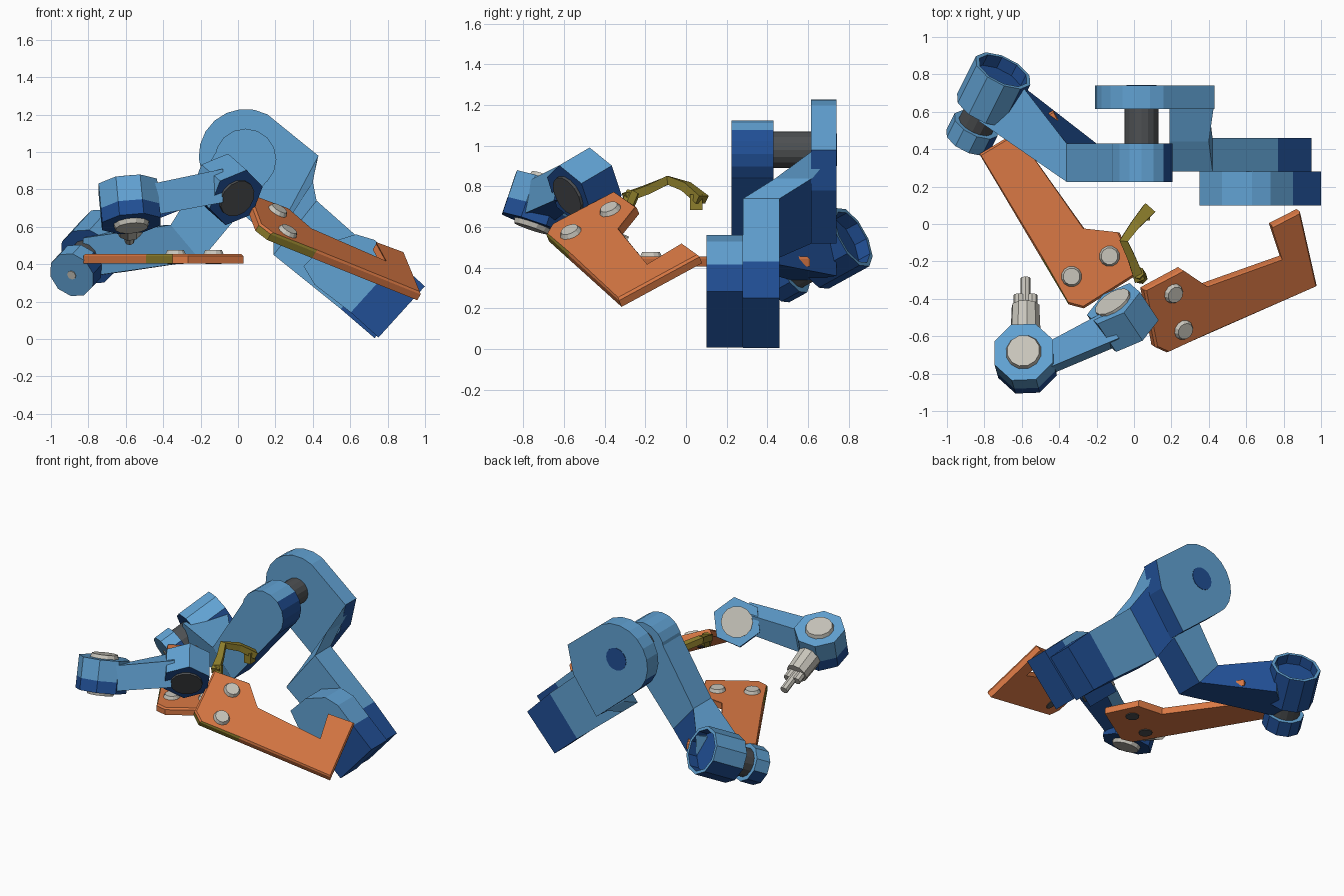
import bpy, bmesh, math
from mathutils import Vector as V

if "Cube" in bpy.data.objects:
    bpy.data.objects.remove(bpy.data.objects["Cube"])

def mat(name, c):
    m = bpy.data.materials.new(name)
    m.diffuse_color = (*c, 1)
    m.use_nodes = True
    m.node_tree.nodes["Principled BSDF"].inputs["Base Color"].default_value = m.diffuse_color
    return m

LIGHT = mat("steel_blue", (0.12, 0.36, 0.65))
DARK = mat("deep_blue", (0.015, 0.078, 0.30))
ORANGE = mat("orange", (0.70, 0.19, 0.058))
BEIGE = mat("pale_metal", (0.58, 0.56, 0.50))
GREY = mat("dark_metal", (0.075, 0.08, 0.085))
OLIVE = mat("olive", (0.27, 0.21, 0.025))

def finish(name, bm, mats, rule=None):
    bmesh.ops.recalc_face_normals(bm, faces=bm.faces)
    bm.normal_update()
    if rule:
        for f in bm.faces:
            f.material_index = 1 if rule(f) else 0
    me = bpy.data.meshes.new(name)
    bm.to_mesh(me)
    bm.free()
    for m in mats:
        me.materials.append(m)
    ob = bpy.data.objects.new(name, me)
    bpy.context.collection.objects.link(ob)
    return ob

BLUES = (LIGHT, DARK)
def under(f):
    return f.normal.z < -0.3 or f.normal.x > 0.75

def loft(name, sections, mats=BLUES, rule=under):
    """Skin a row of equal-length cross-sections and cap both ends."""
    bm = bmesh.new()
    rings = [[bm.verts.new(p) for p in s] for s in sections]
    n = len(rings[0])
    for a, b in zip(rings, rings[1:]):
        for i in range(n):
            j = (i + 1) % n
            bm.faces.new((a[i], a[j], b[j], b[i]))
    bm.faces.new(rings[0])
    bm.faces.new(rings[-1])
    return finish(name, bm, mats, rule if len(mats) > 1 else None)

def cyl(name, p0, p1, r, sides, mats, rule=None, r2=None, phase=0.0):
    p0, p1 = V(p0), V(p1)
    d = (p1 - p0).normalized()
    a = d.orthogonal().normalized()
    b = d.cross(a)
    def ring(p, r):
        return [p + (a * math.cos(t) + b * math.sin(t)) * r
                for t in (phase + math.tau * k / sides for k in range(sides))]
    return loft(name, [ring(p0, r), ring(p1, r if r2 is None else r2)], mats, rule)

def prism(name, pts, y0, y1, mats=BLUES, rule=under):
    return loft(name, [[(x, y, z) for x, z in pts] for y in (y0, y1)], mats, rule)

def arc(cx, cz, r, a0, a1, n):
    return [(cx + r * math.cos(math.radians(a0 + (a1 - a0) * k / n)),
             cz + r * math.sin(math.radians(a0 + (a1 - a0) * k / n))) for k in range(n + 1)]

def slab(hi, lo, y0, y1):
    return [(hi[0], y0, hi[1]), (hi[0], y1, hi[1]), (lo[0], y1, lo[1]), (lo[0], y0, lo[1])]

# rear shoulder plate and its cranked strut down to the base
prism("shoulder_plate", arc(0.04, 0.98, 0.25, 62, 235, 10) + [(0.20, 0.52), (0.385, 0.78), (0.43, 0.98)],
      0.615, 0.74, rule=lambda f: f.normal.z < -0.3 or f.normal.x > 0.8)
loft("shoulder_strut", [
    slab((0.425, 0.97), (0.19, 0.53), 0.615, 0.735),
    slab((0.40, 0.84), (0.19, 0.52), 0.44, 0.62),
    slab((0.42, 0.74), (0.19, 0.45), 0.28, 0.46),
    slab((0.77, 0.43), (0.55, 0.16), 0.28, 0.46),
    slab((0.95, 0.25), (0.73, 0.005), 0.28, 0.46)],
    rule=lambda f: f.normal.z < -0.5 or f.calc_center_median().x > 0.67)

# front base block with faceted inner end, deep blue at the foot
w, q, end, h = V((-0.74, 0.67)), V((0.67, 0.74)), V((0.875, 0.145)), 0.185
m = end + w * 0.2
prism("base_front_inner", [tuple(m + q * h), (0.73, 0.53), (0.63, 0.56), (0.47, 0.51), (0.35, 0.39),
                           (0.41, 0.29), tuple(m - q * h)], 0.10, 0.28,
      rule=lambda f: f.normal.z < -0.3)
prism("base_front_foot", [tuple(p) for p in (m + q * h, m - q * h, end - q * h, end + q * h)],
      0.10, 0.28, (DARK,))

# shoulder joint
cyl("shoulder_pin", (0.04, 0.42, 0.98), (0.04, 0.62, 0.98), 0.09, 16, (GREY,))
cyl("shoulder_pin_cap", (0.04, 0.738, 0.98), (0.04, 0.743, 0.98), 0.08, 16, (DARK,))
cyl("upper_arm_hub", (0.04, 0.225, 0.96), (0.04, 0.43, 0.96), 0.165, 16, BLUES, under)

# bent upper arm
loft("upper_arm", [
    slab((-0.08, 1.06), (0.16, 0.85), 0.225, 0.43),
    slab((-0.36, 0.61), (-0.20, 0.42), 0.225, 0.43),
    [(-0.83, 0.55, 0.54), (-0.60, 0.74, 0.60), (-0.60, 0.74, 0.36), (-0.83, 0.55, 0.33)]],
    rule=lambda f: under(f) or (f.normal.x > 0.2 and f.normal.y > 0.4))

# wrist barrel with recessed open end, pin and lower disc
A, e = V((-0.70, 0.82, 0.55)), V((-0.40, -0.80, -0.44)).normalized()
barrel = cyl("wrist_barrel", A, A + e * 0.25, 0.165, 10, BLUES)
bm = bmesh.new()
bm.from_mesh(barrel.data)
bm.faces.ensure_lookup_table()
top = min(bm.faces, key=lambda f: f.normal.dot(e))
bmesh.ops.inset_region(bm, faces=[top], thickness=0.022)
inner = bmesh.ops.extrude_face_region(bm, geom=[top])
bmesh.ops.translate(bm, verts=[g for g in inner["geom"] if isinstance(g, bmesh.types.BMVert)], vec=e * 0.07)
if top.is_valid:
    bm.faces.remove(top)
bm.normal_update()
for f in bm.faces:
    p = f.calc_center_median() - A
    inside = (p - e * p.dot(e)).length < 0.145 and p.dot(e) < 0.1
    if inside or f.normal.z < -0.3 or f.normal.x > 0.6:
        f.material_index = 1
bm.to_mesh(barrel.data)
bm.free()
cyl("wrist_pin", A + e * 0.24, A + e * 0.37, 0.10, 14, (GREY,))
cyl("wrist_disc", A + e * 0.36, A + e * 0.47, 0.13, 10, BLUES,
    lambda f: f.normal.dot(e) < 0.9 and under(f))
cyl("wrist_disc_bolt", A + e * 0.46, A + e * 0.475, 0.025, 8, (BEIGE,))

# two mirrored hooked plates, each with two round bolts
OUTLINE = [(0, 0), (0.28, 0), (0.935, 0), (0.935, 0.46), (0.76, 0.45), (0.78, 0.24),
           (0.30, 0.28), (0.19, 0.43), (-0.05, 0.41), (-0.06, 0.06)]
def hook_plate(name, o, u, v, n, thick=0.05):
    o, u = V(o), V(u).normalized()
    v = V(v)
    v = (v - u * v.dot(u)).normalized()
    n = V(n) if n else u.cross(v)
    mid = V((0.43, 0.2))
    def ring(h, k):
        out = []
        for a, b in OUTLINE:
            s = (mid - V((a, b))).normalized() * k
            out.append(o + u * (a + s.x) + v * (b + s.y) + n * h)
        return out
    def olive(f):
        p = f.calc_center_median() - o
        return p.dot(u) < 0.2 and p.dot(v) < 0.03 and f.normal.dot(v) < -0.3
    loft(name, [ring(-thick, 0), ring(-0.012, 0), ring(0, 0.012)], (ORANGE, OLIVE), olive)
    for i, (a, b) in enumerate(((0.12, 0.09), (0.11, 0.32))):
        p = o + u * a + v * b
        cyl(f"{name}_bolt_{i}", p - n * 0.01, p + n * 0.022, 0.06, 12, (BEIGE,), r2=0.045)
        cyl(f"{name}_bolt_end_{i}", p - n * (thick + 0.005), p - n * (thick - 0.01), 0.045, 12, (GREY,))

hook_plate("left_hook_plate", (-0.35, -0.43, 0.455), (-0.51, 0.86, 0), (0.86, 0.51, 0), (0, 0, 1))
hook_plate("right_hook_plate", (0.18, -0.69, 0.57), (0.81, 0.36, -0.325), (-0.117, 0.99, 0.475), None)

# forearm elbow: six-sided hub with round caps
E, d = V((-0.06, -0.50, 0.80)), V((-0.50, 0.75, 0.44)).normalized()
cyl("elbow_hub", E - d * 0.10, E + d * 0.10, 0.165, 6, BLUES, under, phase=0.5)
cyl("elbow_front_cap", E - d * 0.115, E - d * 0.09, 0.105, 14, (GREY,))
cyl("elbow_rear_cap", E + d * 0.09, E + d * 0.115, 0.105, 14, (BEIGE,))

# forearm
H, up, g = V((-0.58, -0.72, 0.72)), V((-0.09, 0.32, 0.94)).normalized(), V((0, 0.91, -0.41)).normalized()
loft("forearm", [
    [(-0.46, -0.81, 0.66), (-0.46, -0.65, 0.63), (-0.46, -0.63, 0.80), (-0.46, -0.77, 0.83)],
    [(-0.08, -0.65, 0.73), (-0.18, -0.50, 0.74), (-0.18, -0.48, 0.89), (-0.08, -0.61, 0.91)]])

# hand hub: deep blue lower band, steel blue above
cyl("hand_hub_lower", H - up * 0.11, H - up * 0.03, 0.17, 8, (DARK,), phase=math.pi / 8)
cyl("hand_hub_upper", H - up * 0.03, H + up * 0.11, 0.17, 8, (LIGHT,), phase=math.pi / 8)
cyl("hand_top_cap", H + up * 0.10, H + up * 0.135, 0.10, 12, (BEIGE,), r2=0.088)
cyl("hand_bottom_cap", H - up * 0.10, H - up * 0.135, 0.10, 12, (BEIGE,), r2=0.088)

# pale tool on the hand: collar, two fingers and tip
cyl("tool_collar", H + g * 0.15, H + g * 0.31, 0.082, 10, (BEIGE,), r2=0.075)
for s in (-1, 1):
    x = V((0.035 * s, 0, 0))
    cyl(f"tool_finger_{s}", H + g * 0.30 + x, H + g * 0.37 + x, 0.03, 8, (BEIGE,))
cyl("tool_tip", H + g * 0.30, H + g * 0.47, 0.028, 8, (BEIGE,))

# arched olive clip rising from the right plate
PATH = [((0.03, -0.30, 0.745), 0.028), ((-0.01, -0.19, 0.785), 0.022), ((-0.055, -0.09, 0.83), 0.022),
        ((0.01, 0.0, 0.80), 0.026), ((0.08, 0.08, 0.735), 0.035)]
pts = [V(p) for p, _ in PATH]
sec = []
for i, (p, r) in enumerate(PATH):
    t = (pts[min(i + 1, 4)] - pts[max(i - 1, 0)]).normalized()
    s = t.cross(V((0, 0, 1))).normalized()
    k = s.cross(t)
    sec.append([pts[i] + s * r * a + k * 0.022 * b for a, b in ((-1, -1), (1, -1), (1, 1), (-1, 1))])
loft("clip_arch", sec, (OLIVE,))
loft("clip_tip", [[(0.06 + a * 0.025, 0.05 + b * 0.03, z) for a, b in ((-1, -1), (1, -1), (1, 1), (-1, 1))]
                  for z in (0.685, 0.76)], (OLIVE,))
cyl("clip_foot", (0.04, -0.29, 0.70), (0.02, -0.26, 0.77), 0.035, 6, (OLIVE,))
